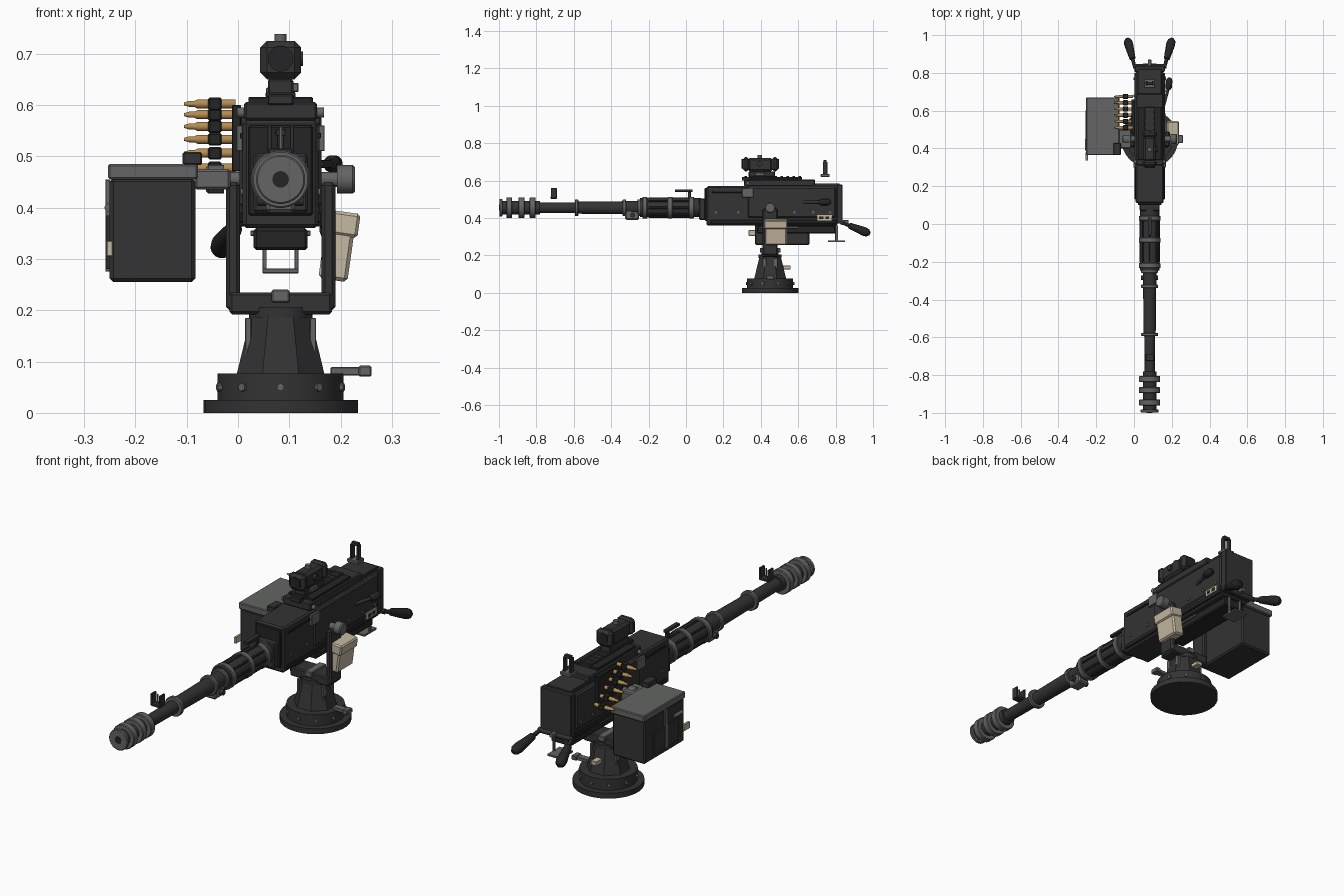
import bpy, bmesh, math
from mathutils import Vector, Matrix

if "Cube" in bpy.data.objects:
    bpy.data.objects.remove(bpy.data.objects["Cube"])


def material(name, red, green, blue):
    mat = bpy.data.materials.new(name)
    mat.use_nodes = True
    mat.diffuse_color = (red, green, blue, 1)
    mat.node_tree.nodes["Principled BSDF"].inputs["Base Color"].default_value = (red, green, blue, 1)
    return mat


DARK = material("dark_metal", .033, .033, .034)
BLACK = material("black_metal", .018, .018, .019)
GREY = material("worn_grey", .125, .13, .125)
TAN = material("tan_canvas", .56, .48, .36)
BRASS = material("brass", .46, .26, .08)

# Anchors: gun centre line, barrel height, pedestal centre, receiver floor and roof
MID, BORE, PIVOT, FLOOR, ROOF = .083, .455, .45, .36, .57
SIDES = (-1, 1)


def around(centre, width):
    return (centre - width / 2, centre + width / 2)


def across(width):
    return around(MID, width)


def finish(name, bm, mat, smooth=False):
    bmesh.ops.recalc_face_normals(bm, faces=bm.faces)
    mesh = bpy.data.meshes.new(name)
    bm.to_mesh(mesh)
    bm.free()
    mesh.materials.append(mat)
    part = bpy.data.objects.new(name, mesh)
    bpy.context.collection.objects.link(part)
    if smooth:
        bpy.ops.object.select_all(action="DESELECT")
        part.select_set(True)
        bpy.context.view_layer.objects.active = part
        bpy.ops.object.shade_smooth_by_angle(angle=math.radians(35))


def box(name, mat, x, y, z, chamfer=.12, lean=0):
    """Box from ranges; the chamfer is a share of its thinnest side."""
    low, high = (Vector(corner) for corner in zip(x, y, z))
    size = high - low
    bm = bmesh.new()
    bmesh.ops.create_cube(bm, size=1, matrix=Matrix.Diagonal((*size, 1)))
    bmesh.ops.bevel(bm, geom=bm.edges[:], offset=min(*size, .06) * chamfer, segments=1, affect="EDGES")
    bm.transform(Matrix.Translation((low + high) / 2) @ Matrix.Rotation(math.radians(lean), 4, "Y"))
    finish(name, bm, mat)


def lathe(name, mat, origin, axis, profile, sides=28, smooth=True):
    """Revolve (distance, radius) points around an axis through origin."""
    place = Matrix.Translation(origin) @ Vector(axis).to_track_quat("Z", "Y").to_matrix().to_4x4()
    bm = bmesh.new()
    rings = []
    for along, radius in profile:
        angles = [math.tau * (i + .5) / sides for i in range(sides)]
        rings.append([bm.verts.new(place @ Vector((radius * math.cos(a), radius * math.sin(a), along)))
                      for a in angles])
    for ring, following in zip(rings, rings[1:]):
        for i in range(sides):
            bm.faces.new((ring[i - 1], ring[i], following[i], following[i - 1]))
    bm.faces.new(rings[0])
    bm.faces.new(rings[-1])
    finish(name, bm, mat, smooth)


def rod(name, mat, start, end, radius, sides=16):
    start, end = Vector(start), Vector(end)
    lathe(name, mat, start, end - start, [(0, radius), ((end - start).length, radius)], sides)


def crossbar(name, mat, width, y, z, radius):
    left, right = across(width)
    rod(name, mat, (left, y, z), (right, y, z), radius)


def disc(name, mat, bottom, top, radius, top_radius=None, sides=40):
    lathe(name, mat, (MID, PIVOT, 0), (0, 0, 1),
          [(bottom, radius), (top, top_radius or radius)], sides, sides > 8)


def sleeve(name, mat, start, end, radius, end_radius=None):
    lathe(name, mat, (MID, 0, BORE), (0, 1, 0), [(start, radius), (end, end_radius or radius)], 32)


def band(name, y, width, radius, rim=.003):
    half = width / 2
    lathe(name, GREY, (MID, y, BORE), (0, 1, 0),
          [(-half, radius - rim), (rim - half, radius), (half - rim, radius), (half, radius - rim)])


# Pedestal: stepped base, bolts and a tapered column with fins
disc("base_plate", DARK, 0, .025, .151)
disc("turntable", DARK, .025, .077, .123)
disc("column", DARK, .077, .2, .092, .06, sides=8)
disc("column_collar", DARK, .185, .205, .062)
for i in range(10):
    outward = Matrix.Rotation(math.tau * (i + .5) / 10, 3, "Z") @ Vector((1, 0, 0))
    hub = Vector((MID, PIVOT, .05))
    rod("base_bolt", GREY, hub + outward * .11, hub + outward * .13, .008, 6)
for side in SIDES:
    for end in SIDES:
        box("column_fin", GREY, around(MID + side * .063, .012), around(PIVOT + end * .03, .02), (.1, .185))
box("lock_lever", GREY, (.18, .25), around(PIVOT, .03), (.073, .089))
box("lock_lever_tip", GREY, (.235, .26), around(PIVOT, .04), (.071, .092))
box("column_tab", TAN, across(.03), (.51, .56), (.125, .145))

# Yoke and trunnions
box("yoke_base", DARK, across(.2), around(PIVOT, .09), (.192, .235))
box("yoke_clamp", GREY, across(.035), around(PIVOT, .11), (.215, .24))
for side in SIDES:
    box("yoke_arm", DARK, around(MID + side * .093, .027), around(PIVOT, .08), (.2, .45), .25)
    lathe("trunnion_boss", GREY, (MID + side * .11, PIVOT, BORE), (side, 0, 0),
          [(0, .028), (.03, .028), (.035, .024)], 18)
crossbar("trunnion_pin", GREY, .28, PIVOT, BORE, .015)
box("cradle", BLACK, across(.105), (.38, .8), (.317, FLOOR))
box("cradle_trim", GREY, across(.117), (.4, .6), (.345, .355))

# Receiver body, plates and feed cover
box("receiver", DARK, across(.148), (.11, .81), (FLOOR, ROOF))
box("receiver_rear_body", DARK, across(.16), (.33, .8), (.4, .565))
box("receiver_lower_rail", BLACK, across(.16), (.13, .8), (.37, .39))
box("back_plate", DARK, across(.16), (.805, .838), (.37, .578))
box("front_cap", BLACK, across(.126), (.1, .13), (.385, .56))
box("feed_cover", DARK, across(.142), (.31, .69), (ROOF, .606))
box("cover_rear", DARK, across(.126), (.69, .82), (ROOF, .585))
box("cover_panel", BLACK, across(.126), (.34, .62), (.6, .615))
box("cover_rail", DARK, across(.05), (.3, .62), (.6, .62))
for i in range(10):
    box("rail_tooth", DARK, across(.058), around(.32 + i * .032, .014), (.615, .624))
crossbar("cover_hinge", GREY, .17, .33, .585, .01)
for side in SIDES:
    box("side_latch", GREY, around(MID + side * .08, .012), (.3, .36), (.51, .56))
    box("side_strip", BLACK, around(MID + side * .075, .008), (.14, .32), (.535, .545))
for y in (.16, .28):
    crossbar("front_rivet", GREY, .156, y, .43, .007)
for y in (.58, .68, .77):
    crossbar("rear_rivet", GREY, .17, y, .43, .007)
box("feed_port", BLACK, (-.012, .006), (.48, .66), (.47, .6))

# Data plate with dark marks
box("data_plate", TAN, (.163, .169), (.7, .78), (.386, .416))
for y in (.725, .755):
    box("data_plate_mark", BLACK, (.168, .171), around(y, .02), (.394, .408))

# Barrel jacket and barrel
sleeve("barrel_trunnion", GREY, .04, .115, .046, .05)
box("barrel_block", DARK, across(.106), (.07, .11), (.39, .505))
sleeve("barrel_jacket", DARK, -.245, .08, .051)
for y in (-.22, -.085, .03):
    band("jacket_band", y, .026, .058)
for i in range(8):
    offset = Matrix.Rotation(math.tau * i / 8, 3, "Y") @ Vector((.05, 0, 0))
    axis_point = Vector((MID, 0, BORE)) + offset
    rod("jacket_rib", BLACK, axis_point + Vector((0, -.2, 0)), axis_point + Vector((0, .02, 0)), .006, 6)
sleeve("barrel_front", DARK, -.96, -.58, .026, .029)
sleeve("barrel_rear", DARK, -.59, -.24, .032, .036)
for y in (-.585, -.33, -.25):
    band("barrel_band", y, .018, .045)
box("gas_block", GREY, across(.056), (-.325, -.25), (.39, .45))
crossbar("gas_block_pin", DARK, .09, -.285, .415, .012)

# Muzzle brake
sleeve("muzzle_core", DARK, -.985, -.78, .036)
for y in (-.945, -.88, -.82):
    band("muzzle_ring", y, .032, .056)
band("muzzle_tip", -.99, .016, .048)
sleeve("muzzle_bore", BLACK, -1, -.99, .016)

# Carry handle and iron sights
box("carry_handle", DARK, across(.02), (-.06, .035), (.54, .553))
box("carry_handle_post", DARK, across(.014), (.01, .026), (.5, .543))
box("front_sight_base", DARK, across(.046), (-.724, -.69), (.503, .515))
box("front_sight_post", GREY, across(.006), around(-.707, .007), (.51, .558))
box("rear_sight_base", GREY, across(.056), (.72, .768), (.62, .634))
box("rear_sight_top", DARK, across(.034), around(.744, .017), (.695, .71))
for side in SIDES:
    box("front_sight_wing", DARK, around(MID + side * .022, .008), around(-.707, .032), (.505, .56))
    box("rear_sight_post", DARK, around(MID + side * .016, .01), around(.744, .024), (.63, .7))

# Optic
box("optic_mount", DARK, across(.05), (.335, .475), (.62, .65))
box("optic_clamp", GREY, (.1, .118), (.37, .42), (.625, .643))
box("optic_body", DARK, across(.066), (.33, .465), (.648, .722), .2)
for y in (.32, .475):
    box("optic_hood", DARK, across(.08), around(y, .038), (.65, .725), .35)
rod("optic_lens", BLACK, (MID, .297, .69), (MID, .496, .69), .025, 24)
rod("optic_knob", GREY, (MID, .395, .71), (MID, .395, .738), .012)
rod("optic_side_knob", DARK, (MID, .395, .69), (.127, .395, .69), .014)

# Charging handle
rod("charging_lever", DARK, (.158, .63, .485), (.185, .73, .485), .008)
lathe("charging_knob", BLACK, (.182, .71, .485), (.1, 1, 0), [(0, .009), (.012, .017), (.05, .017), (.065, .008)])

# Rear grips and trigger frame
crossbar("grip_crossbar", DARK, .176, .835, .375, .012)
for side in SIDES:
    lathe("rear_grip", BLACK, (MID + side * .08, .835, .375), (side * .04, .15, -.06),
          [(0, .009), (.04, .01), (.045, .016), (.13, .024), (.15, .021), (.163, .01)])
    box("trigger_frame_side", GREY, around(MID + side * .031, .008), around(.805, .015), (.272, FLOOR))
box("trigger_frame_foot", GREY, across(.07), (.76, .85), (.272, .281))
box("trigger", GREY, across(.02), (.838, .87), (.372, .39))

# Ammunition box
box("ammo_box", DARK, (-.25, -.083), (.368, .66), (.255, .458))
box("ammo_lid", GREY, (-.253, -.078), (.364, .67), (.455, .485))
box("ammo_lid_catch", DARK, (-.108, -.07), (.365, .43), (.483, .508))
box("ammo_box_bracket", GREY, (-.085, -.015), (.4, .5), (.435, .475))
box("ammo_box_side_plate", DARK, (-.256, -.249), (.42, .6), (.28, .385))
box("ammo_box_strap", GREY, (-.258, -.249), (.5, .52), (.275, .455))
box("ammo_box_latch", TAN, (-.256, -.244), (.335, .38), (.305, .335))
rod("ammo_lid_hinge", GREY, (-.252, .39, .4), (-.252, .45, .4), .008)

# Ammunition belt curving down into the box
for i in range(6):
    y, z = .51 + i * .033, .602 - i * .02 - i * i * .001
    lathe("cartridge", BRASS, (-.005, y, z), (-1, 0, 0),
          [(0, .009), (.074, .009), (.08, .006), (.09, .006), (.1, .003)], 12)
    box("belt_link", BLACK, around(-.045, .026), around(y, .028), around(z, .025))

# Canvas pouch on the yoke
box("pouch", TAN, (.165, .222), (.422, .54), (.258, .385), lean=8)
box("pouch_flap", TAN, (.17, .236), (.418, .544), (.345, .392), lean=8)
